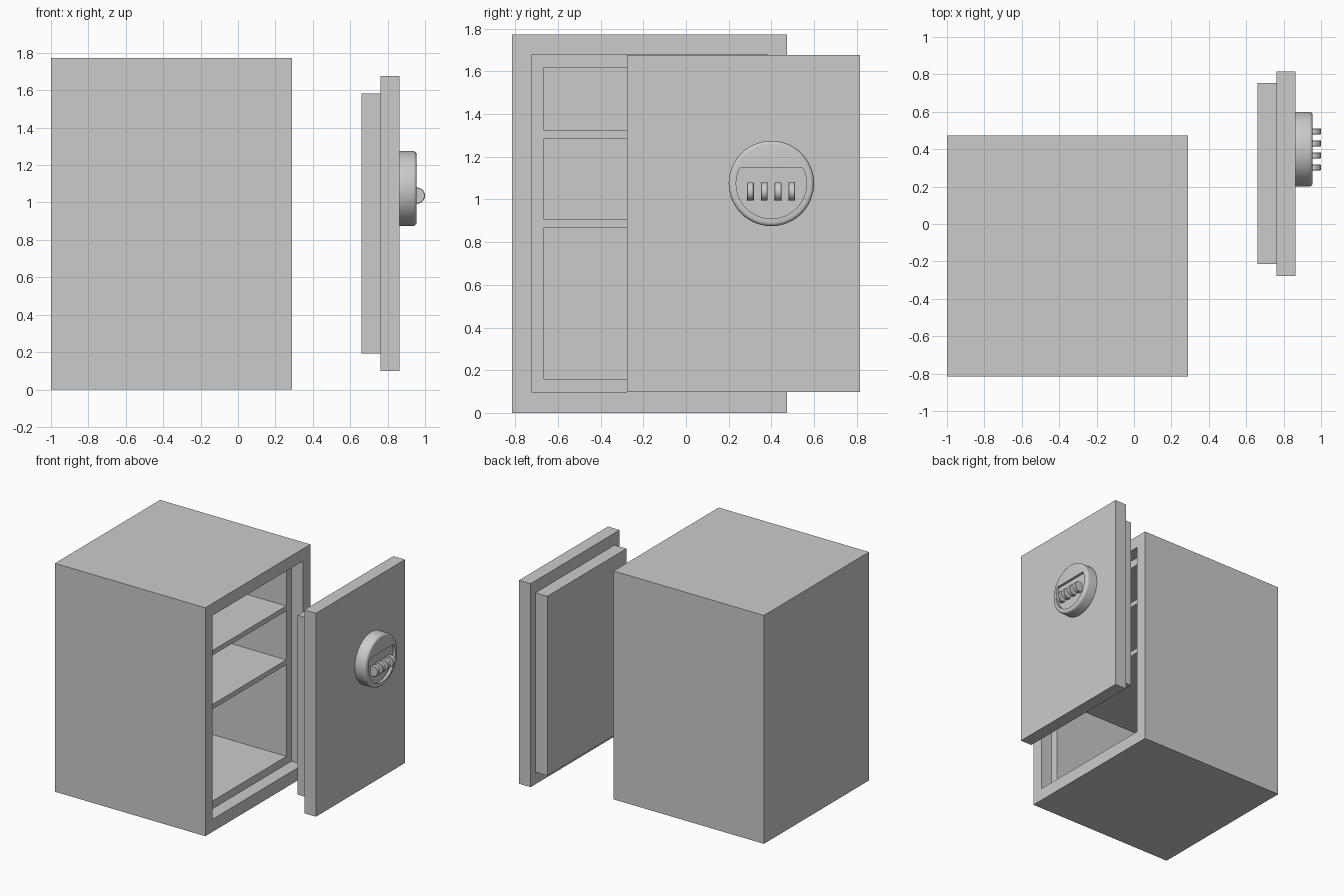
import bpy, bmesh
from math import cos, sin, pi

if "Cube" in bpy.data.objects:
    bpy.data.objects.remove(bpy.data.objects["Cube"])


def loft(name, rings, smooth=False):
    """Skin a list of equal-length point rings and cap both ends."""
    bm = bmesh.new()
    rows = [[bm.verts.new(p) for p in ring] for ring in rings]
    n = len(rows[0])
    for a, b in zip(rows, rows[1:]):
        for i in range(n):
            j = (i + 1) % n
            bm.faces.new((a[i], a[j], b[j], b[i]))
    bm.faces.new(rows[0])
    bm.faces.new(rows[-1])
    bmesh.ops.recalc_face_normals(bm, faces=bm.faces)
    mesh = bpy.data.meshes.new(name)
    bm.to_mesh(mesh)
    bm.free()
    obj = bpy.data.objects.new(name, mesh)
    bpy.context.collection.objects.link(obj)
    if smooth:
        bpy.ops.object.select_all(action='DESELECT')
        obj.select_set(True)
        bpy.context.view_layer.objects.active = obj
        bpy.ops.object.shade_smooth_by_angle(angle=pi / 6)
    return obj


def rect(x, y0, y1, z0, z1):
    return [(x, y0, z0), (x, y1, z0), (x, y1, z1), (x, y0, z1)]


def disc(x, r, top=9.0, n=64):
    """Circle around the lock axis; 'top' flattens its upper part."""
    return [(x, 0.40 + r * cos(2 * pi * i / n),
             1.075 + min(r * sin(2 * pi * i / n), top)) for i in range(n)]


# Safe body with a stepped door recess and hollow inside
outer = (-0.815, 0.473, 0.0, 1.772)
recess = (-0.725, 0.383, 0.098, 1.678)
inner = (-0.665, 0.323, 0.158, 1.618)
loft("safe_body", [rect(-1.0, *outer), rect(0.29, *outer),
                   rect(0.29, *recess), rect(0.19, *recess),
                   rect(0.19, *inner), rect(-0.85, *inner)])

# Shelves
for k, (z0, z1) in enumerate([(0.868, 0.906), (1.286, 1.324)]):
    loft(f"shelf_{k + 1}", [rect(-0.855, -0.67, 0.328, z0, z1),
                            rect(0.188, -0.67, 0.328, z0, z1)])

# Detached door: inner plug and wider front plate
plug = (-0.213, 0.755, 0.192, 1.584)
plate = (-0.277, 0.815, 0.099, 1.677)
loft("door", [rect(0.661, *plug), rect(0.763, *plug),
              rect(0.763, *plate), rect(0.863, *plate)])

# Round lock housing with rounded rim and a flat-topped recessed panel
rim = 0.018
housing = [disc(0.858, 0.2)]
for i in range(5):
    a = i * pi / 8
    housing.append(disc(0.955 - rim + rim * sin(a), 0.2 - rim + rim * cos(a)))
housing += [disc(0.955, 0.165, 0.072), disc(0.935, 0.165, 0.072)]
loft("lock_housing", housing, smooth=True)

# Four combination wheels
for k in range(4):
    y = 0.302 + 0.0645 * k

    def wheel(dy, r, n=24):
        return [(0.957 + r * cos(2 * pi * i / n), y + dy,
                 1.037 + r * sin(2 * pi * i / n)) for i in range(n)]
    loft(f"combination_wheel_{k + 1}",
         [wheel(-0.016, 0.040), wheel(-0.013, 0.043),
          wheel(0.013, 0.043), wheel(0.016, 0.040)], smooth=True)
